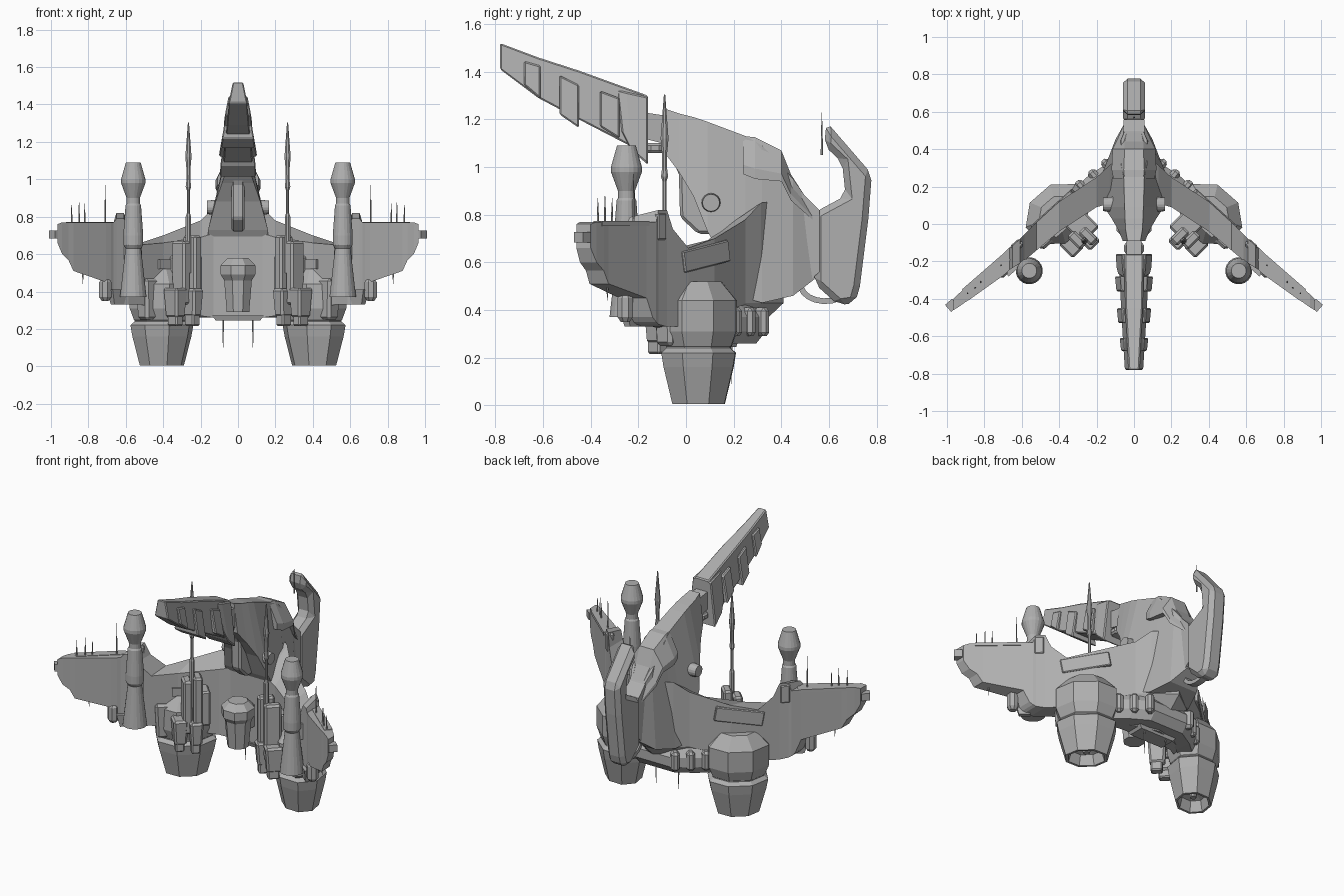
import bpy, bmesh, math
from mathutils import Vector, Matrix

if "Cube" in bpy.data.objects:
    bpy.data.objects.remove(bpy.data.objects["Cube"])

GREY = bpy.data.materials.new("hull_grey")
GREY.diffuse_color = (0.43, 0.43, 0.43, 1)
GREY.use_nodes = True
GREY.node_tree.nodes["Principled BSDF"].inputs["Base Color"].default_value = GREY.diffuse_color
WING = math.radians(-41)          # direction the right wing runs in plan


def finish(name, bm, mirror=False, bevel=0.0):
    bmesh.ops.remove_doubles(bm, verts=bm.verts, dist=1e-5)
    bmesh.ops.recalc_face_normals(bm, faces=bm.faces)
    me = bpy.data.meshes.new(name)
    bm.to_mesh(me)
    bm.free()
    me.materials.append(GREY)
    ob = bpy.data.objects.new(name, me)
    bpy.context.collection.objects.link(ob)
    if bevel:
        b = ob.modifiers.new("bevel", 'BEVEL')
        b.width, b.segments, b.angle_limit = bevel, 1, math.radians(35)
    if mirror:
        ob.modifiers.new("mirror", 'MIRROR')
    return ob


def loft(name, rings, **kw):
    """Skin a row of closed rings and cap both ends."""
    bm = bmesh.new()
    vs = [[bm.verts.new(p) for p in r] for r in rings]
    n = len(vs[0])
    for a, b in zip(vs, vs[1:]):
        for i in range(n):
            bm.faces.new((a[i], a[(i + 1) % n], b[(i + 1) % n], b[i]))
    bm.faces.new(vs[0])
    bm.faces.new(vs[-1])
    return finish(name, bm, **kw)


def spine(name, secs, **kw):
    """Loft along y: (y, z low, z high, half width low, half width high, lean)."""
    return loft(name, [[(-wb, y + k, zb), (wb, y + k, zb), (wt, y, zt), (-wt, y, zt)]
                       for y, zb, zt, wb, wt, k in secs], **kw)


def lathe(name, pos, prof, n=8, rot=0.0, stretch=(1, 1), **kw):
    """Rings of (radius, z) round a vertical axis, optionally oval along the wing."""
    rings = []
    for r, z in prof:
        ring = []
        for i in range(n):
            a = math.tau * (i + .5) / n
            v = Vector((r * stretch[0] * math.cos(a), r * stretch[1] * math.sin(a), z))
            v.rotate(Matrix.Rotation(rot, 3, 'Z'))
            ring.append((pos[0] + v.x, pos[1] + v.y, z))
        rings.append(ring)
    return loft(name, rings, **kw)


def box(name, c, size, rot=0.0, taper=1.0, tilt=0.0, **kw):
    bm = bmesh.new()
    bmesh.ops.create_cube(bm, size=1)
    for v in bm.verts:
        k = taper if v.co.z < 0 else 1
        v.co = Vector((v.co.x * size[0] * k, v.co.y * size[1] * k, v.co.z * size[2]))
    bm.transform(Matrix.Translation(c) @ Matrix.Rotation(rot, 4, 'Z') @ Matrix.Rotation(tilt, 4, 'Y'))
    return finish(name, bm, **kw)


def plate(name, pts, half, **kw):
    """Side profile in (y, z) extruded to both sides of x = 0."""
    return loft(name, [[(s * half, y, z) for y, z in pts] for s in (-1, 1)], **kw)


def spike(name, x, y, z0, z1, r=0.005, mirror=True):
    return lathe(name, (x, y), [(r, z0), (r * .8, z0 + (z1 - z0) * .45), (r * .15, z1)],
                 n=5, mirror=mirror)


# Swept wing and lower hull: x, z low, z front top, z back top, y front, y back
wing = [(0, .26, .71, .86, .11, .41), (.13, .26, .71, .85, .11, .315),
        (.2, .27, .69, .78, .09, .25), (.4, .30, .66, .70, -.04, .12),
        (.52, .33, .65, .66, -.14, .01), (.585, .33, .74, .74, -.195, -.055),
        (.61, .33, .79, .82, -.21, -.08), (.65, .34, .79, .82, -.235, -.115),
        (.665, .35, .77, .77, -.245, -.125), (.68, .37, .77, .77, -.26, -.14),
        (.705, .45, .77, .77, -.28, -.165), (.88, .51, .77, .77, -.405, -.325),
        (.905, .565, .77, .77, -.42, -.345), (.94, .60, .77, .77, -.445, -.375),
        (.965, .66, .76, .76, -.46, -.40)]
rings = []
for x, zb, zf, zk, yf, yb in wing:
    undercut = .6 if x < .3 else 0          # hull underside sweeps forward near the middle
    mid = .43 if x < .3 else zb + .07
    rings.append([(x, yf, zb), (x, yf, zf), (x, yb, zk), (x, yb, mid),
                  (x, yb - undercut * (yb - yf), zb)])
loft("wing", rings, mirror=True)
box("wing_tip", (.975, -.435, .705), (.05, .05, .045), WING, mirror=True)
box("wing_top_rail", (.79, -.27, .763), (.30, .05, .02), WING, mirror=True)
box("wing_rear_panel", (.435, .08, .625), (.29, .025, .09), math.radians(-42), tilt=.17,
    mirror=True, bevel=.005)
box("wing_rear_cap", (.625, -.115, .75), (.065, .045, .12), WING, mirror=True, bevel=.01)
box("wing_front_panel", (.39, -.03, .545), (.10, .03, .05), WING, mirror=True)
box("wing_lower_bracket", (.645, -.225, .37), (.11, .05, .08), WING, taper=.6, mirror=True)
lathe("bracket_wheel", (.71, -.255), [(.02, .35), (.035, .37), (.035, .45), (.02, .47)],
      mirror=True)

# Main body and its top hood
spine("main_body", [(-.09, 1.06, 1.245, .06, .035, 0), (-.03, .98, 1.225, .085, .045, 0),
                    (.03, .88, 1.21, .12, .048, 0), (.09, .73, 1.19, .16, .05, 0),
                    (.25, .45, 1.13, .18, .055, 0), (.32, .43, 1.09, .15, .07, 0),
                    (.45, .46, .95, .10, .07, 0), (.54, .53, .82, .05, .03, 0)])
loft("body_hood", [[(-w, y, zb), (w, y, zb), (w, y, zb * .75 + zt * .25), (t, y, zt),
                    (-t, y, zt), (-w, y, zb * .75 + zt * .25)]
                   for y, zb, zt, w, t in [(.24, .97, 1.13, .11, .05), (.29, .95, 1.125, .12, .055),
                                           (.40, .94, 1.07, .115, .05), (.44, .86, .97, .095, .05),
                                           (.53, .78, .83, .055, .03)]])
bm = bmesh.new()
bmesh.ops.create_cone(bm, cap_ends=True, segments=16, radius1=.042, radius2=.036, depth=.06,
                      matrix=Matrix.Translation((.135, .105, .85)) @ Matrix.Rotation(math.pi / 2, 4, 'Y'))
finish("side_button", bm, mirror=True)
plate("front_keel", [(-.07, 1.06), (.06, 1.06), (.14, .72), (.05, .72), (-.025, .79), (-.03, .97)],
      .035, bevel=.012)

# Boom: core, overlapping armour sleeves and the neck joint
spine("boom_core", [(-.78, 1.41, 1.52, .05, .028, 0), (-.62, 1.29, 1.46, .06, .036, 0),
                    (-.45, 1.20, 1.405, .07, .045, 0), (-.16, 1.05, 1.30, .082, .05, 0)],
      bevel=.006)
for i, (y0, y1, b0, b1, t0, t1, w) in enumerate([
        (-.68, -.61, 1.345, 1.285, 1.445, 1.425, .07), (-.53, -.45, 1.22, 1.165, 1.385, 1.345, .085),
        (-.36, -.28, 1.17, 1.12, 1.32, 1.29, .095)]):
    spine(f"boom_sleeve_{i}", [(y0, b0, t0, w, w * .72, 0), (y1, b1, t1, w + .008, w * .75, 0)],
          bevel=.006)
spine("boom_root_sleeve", [(-.29, 1.15, 1.325, .085, .05, .02), (-.25, 1.07, 1.315, .095, .06, .02),
                           (-.16, 1.01, 1.295, .098, .065, 0)], bevel=.006)
plate("boom_neck", [(-.18, 1.23), (-.05, 1.21), (-.05, 1.04), (-.10, 1.10), (-.18, 1.12)], .04)
lathe("neck_ring", (0, -.13), [(.045, 1.06), (.055, 1.07), (.055, 1.09), (.045, 1.10)], n=10)

# Tail fin with its lower loop
plate("tail_fin", [(.59, 1.19), (.78, .97), (.765, .78), (.73, .50), (.71, .43), (.64, .42),
                   (.54, .51), (.54, .81), (.67, .88), (.655, 1.02), (.58, 1.09)], .06, bevel=.026)
plate("tail_joint", [(.42, .95), (.50, .88), (.56, .82), (.56, .56), (.46, .47), (.40, .5)], .055)
rings = []
for i in range(13):
    a = math.radians(150 + 230 * i / 12)
    c, s = math.cos(a), math.sin(a)
    rings.append([(x, .585 + (.115 - d) * c, .505 + (.08 - d) * s)
                  for x, d in ((-.022, 0), (.022, 0), (.022, .024), (-.022, .024))])
loft("tail_loop", rings)
spike("tail_antenna", 0, .57, 1.05, 1.23, mirror=False)

# Engines: housing, collar and hollow nozzle
ENG = (.407, .053)
OVAL = dict(rot=WING, stretch=(1.07, .88), mirror=True)
lathe("engine_housing", ENG, [(.13, .23), (.155, .25), (.178, .31), (.178, .44), (.105, .52)], **OVAL)
lathe("engine_collar", ENG, [(.15, .215), (.15, .265)], **OVAL)
lathe("engine_nozzle", ENG, [(.15, .24), (.174, .22), (.163, .16), (.122, .005), (.106, .005),
                             (.088, .07), (.03, .09), (.02, .04)], **OVAL)
box("engine_front_block", (.47, -.06, .36), (.14, .10, .22), WING, taper=.85, mirror=True, bevel=.015)

# Ribbed band round the lower back
loft("rear_band", [[(x, y - .16, .27), (x, y - .04, .26), (x, y, .31), (x, y, .37),
                    (x, y - .04, .42), (x, y - .16, .42)]
                   for x, y in ((0, .335), (.12, .335), (.23, .27), (.4, .12))], mirror=True)
for i in range(3):
    box(f"band_rib_{i}", (.145 + i * .07, .318 - i * .057, .35), (.05, .065, .12), WING,
        mirror=True, bevel=.015)

# Twin gun pods ahead of the wing
G = math.radians(-45)
box("gun_mount", (.28, -.01, .48), (.13, .14, .22), G, mirror=True, bevel=.01)
box("gun_tall_block", (.245, -.065, .545), (.055, .10, .31), G, mirror=True, bevel=.012)
box("gun_side_block", (.305, -.085, .50), (.055, .10, .34), G, mirror=True, bevel=.012)
box("gun_lower_block", (.335, -.115, .34), (.09, .11, .16), G, taper=.8, mirror=True, bevel=.012)
box("gun_inner_block", (.245, -.08, .34), (.08, .11, .15), G, taper=.8, mirror=True, bevel=.012)
for x, y in ((.335, -.12), (.245, -.085)):
    box("gun_barrel", (x, y, .25), (.055, .07, .07), G, mirror=True, bevel=.008)
lathe("mast", (.265, -.09), [(.016, .5), (.016, .8), (.009, .82), (.009, .94), (.016, .96),
                             (.011, 1.0), (.012, 1.06), (.018, 1.12), (.003, 1.305)],
      n=8, mirror=True)

# Tall turned posts near the wing bends
lathe("wing_post", (.56, -.25), [(.072, .37), (.042, .63), (.054, .65), (.054, .70), (.042, .86),
                                 (.036, .87), (.036, .90), (.066, .98), (.066, 1.0), (.04, 1.09)],
      n=20, mirror=True)
box("post_bracket", (.57, -.21, .62), (.06, .10, .10), WING, mirror=True)

# Chin pod
lathe("chin_pod", (0, .0), [(.065, .29), (.08, .46), (.10, .49), (.10, .54), (.06, .58)], n=8)
box("chin_pod_mount", (0, .08, .45), (.08, .12, .14))
box("chin_lip", (0, .16, .258), (.28, .12, .025), taper=.85)

# Whisker antennas
for x, y, a, b in ((.71, -.22, .76, .97), (.82, -.31, .76, .87), (.85, -.34, .76, .885),
                   (.89, -.37, .76, .87), (.83, -.33, .52, .44), (.08, .19, .27, .09)):
    spike("whisker", x, y, a, b)
